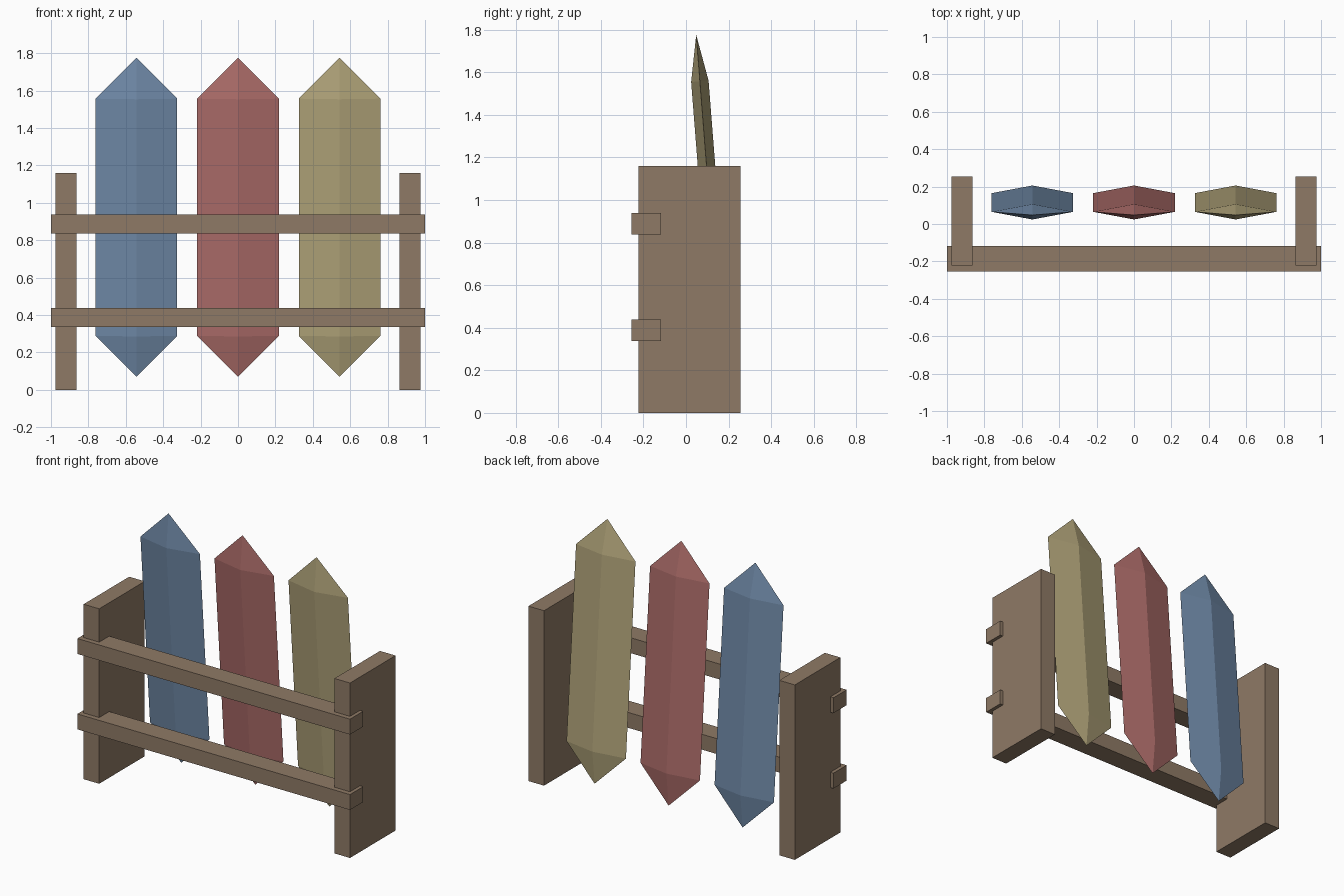
import bpy
import bmesh
from math import atan2
from mathutils import Matrix, Vector

cube = bpy.data.objects.get("Cube")
if cube:
    bpy.data.objects.remove(cube, do_unlink=True)


def material(name, rgb):
    """Flat material from an sRGB 0-255 colour, converted to linear."""
    colour = [((c / 255 + 0.055) / 1.055) ** 2.4 for c in rgb] + [1]
    mat = bpy.data.materials.new(name)
    mat.use_nodes = True
    mat.diffuse_color = colour
    bsdf = mat.node_tree.nodes["Principled BSDF"]
    bsdf.inputs["Base Color"].default_value = colour
    bsdf.inputs["Roughness"].default_value = 0.9
    return mat


def add_object(name, bm, mat):
    bmesh.ops.recalc_face_normals(bm, faces=bm.faces)
    mesh = bpy.data.meshes.new(name)
    bm.to_mesh(mesh)
    bm.free()
    mesh.materials.append(mat)
    obj = bpy.data.objects.new(name, mesh)
    bpy.context.collection.objects.link(obj)
    return obj


def box(name, low, high, mat):
    low, high = Vector(low), Vector(high)
    bm = bmesh.new()
    bmesh.ops.create_cube(bm, size=1)
    bmesh.ops.scale(bm, vec=high - low, verts=bm.verts)
    bmesh.ops.translate(bm, vec=(low + high) / 2, verts=bm.verts)
    return add_object(name, bm, mat)


def crystal(name, x, mat):
    """Flat four-sided prism with a pointed cap at both ends, leaning forward."""
    half_width, half_depth, shoulder, tip = 0.218, 0.041, 0.636, 0.855
    bm = bmesh.new()
    rings = []
    for z in (-shoulder, shoulder):
        rings.append([bm.verts.new(p) for p in (
            (half_width, 0, z), (0, half_depth, z),
            (-half_width, 0, z), (0, -half_depth, z))])
    bottom, top = bm.verts.new((0, 0, -tip)), bm.verts.new((0, 0, tip))
    lower, upper = rings
    for i in range(4):
        j = (i + 1) % 4
        bm.faces.new((lower[i], lower[j], upper[j], upper[i]))
        bm.faces.new((upper[i], upper[j], top))
        bm.faces.new((lower[j], lower[i], bottom))
    lean = Matrix.Rotation(atan2(0.1, 1.27), 4, 'X')
    bm.transform(Matrix.Translation((x, 0.115, 0.923)) @ lean)
    return add_object(name, bm, mat)


wood = material("brown wood", (143, 122, 102))
blue = material("dusty blue", (112, 138, 168))
red = material("dusty red", (172, 108, 105))
yellow = material("pale straw", (176, 163, 121))

# Upright side boards
for side, sign in (("left", 1), ("right", -1)):
    inner, outer = sorted((sign * 0.863, sign * 0.977))
    box(side + "_side_board", (inner, -0.222, 0), (outer, 0.255, 1.16), wood)

# Front rails, passing through the boards
for name, z in (("lower_rail", 0.388), ("upper_rail", 0.888)):
    box(name, (-1, -0.255, z - 0.051), (1, -0.117, z + 0.051), wood)

# Leaning crystals
for name, x, mat in (("right_crystal", -0.543, blue),
                     ("middle_crystal", 0, red),
                     ("left_crystal", 0.543, yellow)):
    crystal(name, x, mat)
